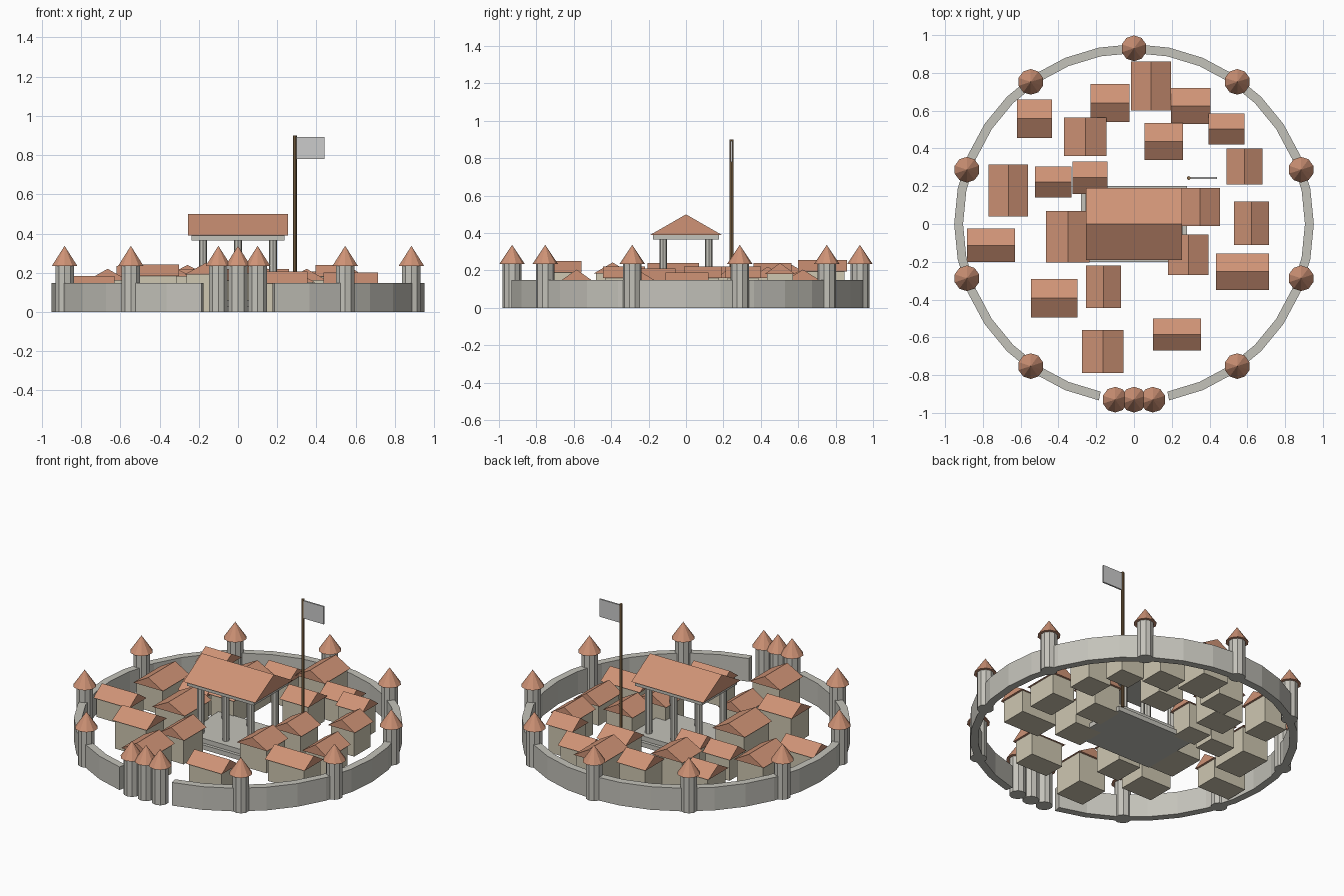
import bpy, bmesh
from math import sin, cos, pi, radians

if "Cube" in bpy.data.objects:
    bpy.data.objects.remove(bpy.data.objects["Cube"])


def material(name, rgb):
    m = bpy.data.materials.new(name)
    m.diffuse_color = (*rgb, 1)
    m.use_nodes = True
    m.node_tree.nodes["Principled BSDF"].inputs["Base Color"].default_value = m.diffuse_color
    return m


TILE = material("terracotta", (0.62, 0.29, 0.18))
STONE = material("stone", (0.55, 0.54, 0.49))
PLASTER = material("plaster", (0.62, 0.57, 0.44))
WOOD = material("wood", (0.25, 0.15, 0.07))


def finish(name, bm, mat=None):
    bmesh.ops.recalc_face_normals(bm, faces=bm.faces)
    me = bpy.data.meshes.new(name)
    bm.to_mesh(me)
    bm.free()
    ob = bpy.data.objects.new(name, me)
    bpy.context.collection.objects.link(ob)
    if mat:
        me.materials.append(mat)
    return ob


def box(name, x0, x1, y0, y1, z0, z1, mat=None):
    bm = bmesh.new()
    bmesh.ops.create_cube(bm, size=1)
    for v in bm.verts:
        v.co = (x1 if v.co.x > 0 else x0, y1 if v.co.y > 0 else y0, z1 if v.co.z > 0 else z0)
    return finish(name, bm, mat)


def cone(name, x, y, r0, r1, z0, z1, sides, mat=None):
    bm = bmesh.new()
    bmesh.ops.create_cone(bm, cap_ends=True, segments=sides, radius1=r0, radius2=r1, depth=z1 - z0)
    bmesh.ops.translate(bm, verts=bm.verts, vec=(x, y, (z0 + z1) / 2))
    return finish(name, bm, mat)


def gable(name, x0, x1, y0, y1, z0, z1, axis):
    """Solid gabled roof with its ridge along the given axis."""
    bm = bmesh.new()
    if axis == "x":
        ym = (y0 + y1) / 2
        ends = [[(x, y0, z0), (x, y1, z0), (x, ym, z1)] for x in (x0, x1)]
    else:
        xm = (x0 + x1) / 2
        ends = [[(x0, y, z0), (x1, y, z0), (xm, y, z1)] for y in (y0, y1)]
    a, b = [[bm.verts.new(p) for p in e] for e in ends]
    bm.faces.new(a)
    bm.faces.new(b)
    for i in range(3):
        j = (i + 1) % 3
        bm.faces.new((a[i], a[j], b[j], b[i]))
    return finish(name, bm, TILE)


# ring wall with a gap at the front for the gate
bm = bmesh.new()
rings = []
for i in range(31):
    a = radians(-90 + 11.25 * (i + 1))
    rings.append([bm.verts.new((r * cos(a), r * sin(a), z))
                  for r, z in ((0.905, 0), (0.952, 0), (0.952, 0.148), (0.905, 0.148))])
for p, q in zip(rings, rings[1:]):
    for i in range(4):
        j = (i + 1) % 4
        bm.faces.new((p[i], p[j], q[j], q[i]))
bm.faces.new(rings[0])
bm.faces.new(rings[-1])
finish("ring_wall", bm, STONE)

# wall towers, plus the two flanking the gate
spots = [(0.93 * sin(k * pi / 5), 0.93 * cos(k * pi / 5)) for k in range(10)]
spots += [(-0.1, -0.93), (0.1, -0.93)]
for x, y in spots:
    cone("tower", x, y, 0.05, 0.05, 0, 0.24, 10, STONE)
    cone("tower_roof", x, y, 0.068, 0, 0.235, 0.337, 10, TILE)

# houses: ridge axis, roof bounds x0 x1 y0 y1, ridge height
houses = [
    ("x", -.62, -.435, .455, .66, .235), ("x", -.23, -.025, .54, .74, .22),
    ("y", -.015, .195, .60, .86, .255), ("x", .195, .405, .53, .72, .205),
    ("x", .395, .585, .42, .585, .24), ("x", .055, .26, .34, .535, .22),
    ("y", -.37, -.145, .36, .565, .24), ("x", -.525, -.33, .14, .305, .20),
    ("x", -.325, -.14, .16, .33, .22), ("y", -.77, -.56, .04, .315, .22),
    ("x", -.885, -.63, -.20, -.025, .183), ("y", -.465, -.235, -.205, .07, .24),
    ("x", -.545, -.30, -.495, -.29, .243), ("y", -.255, -.07, -.445, -.22, .22),
    ("y", -.275, -.055, -.79, -.56, .25), ("x", .10, .355, -.67, -.50, .205),
    ("y", .18, .395, -.27, -.055, .21), ("y", .245, .455, -.01, .19, .22),
    ("x", .435, .715, -.35, -.155, .20), ("y", .53, .715, -.11, .12, .19),
    ("y", .49, .68, .21, .40, .22),
]
for axis, x0, x1, y0, y1, top in houses:
    eave = top - 0.06
    gable("house_roof", x0, x1, y0, y1, eave, top, axis)
    g = 0.013
    box("house_walls", x0 + g, x1 - g, y0 + g, y1 - g, 0, eave, PLASTER)

# open columned hall in the centre
box("hall_lower_step", -.28, .28, -.2, .2, 0, .03, STONE)
box("hall_upper_step", -.26, .26, -.18, .18, .03, .06, STONE)
for x in (-.178, 0, .178):
    for y in (-.122, .122):
        cone("hall_column", x, y, .021, .021, .06, .365, 8, STONE)
box("hall_beam", -.237, .237, -.177, .177, .365, .391, STONE)
gable("hall_roof", -.255, .255, -.19, .19, .391, .5, "x")

# flag on a tall pole
cone("flag_pole", .29, .243, .01, .01, 0, .9, 8, WOOD)
box("flag", .295, .44, .238, .248, .78, .893)
